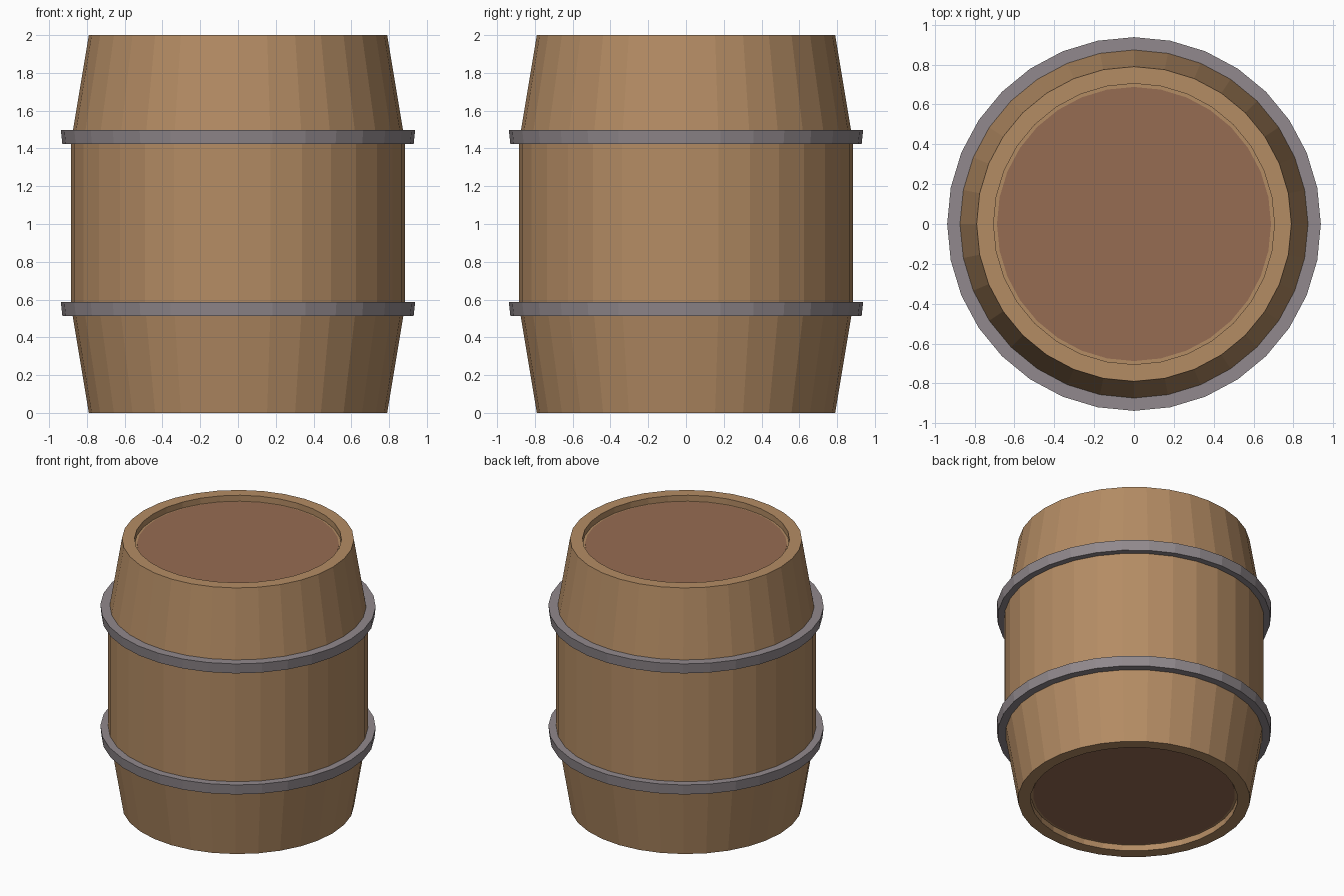
import bpy
from math import cos, sin, pi

if "Cube" in bpy.data.objects:
    bpy.data.objects.remove(bpy.data.objects["Cube"])

SIDES = 32


def material(name, color):
    m = bpy.data.materials.new(name)
    m.diffuse_color = (*color, 1)
    m.use_nodes = True
    m.node_tree.nodes["Principled BSDF"].inputs["Base Color"].default_value = m.diffuse_color
    return m


def lathe(name, profile, mat, closed=False):
    """Spin (radius, z) points, listed bottom to top along the outside."""
    verts = [(r * cos(2 * pi * i / SIDES), r * sin(2 * pi * i / SIDES), z)
             for r, z in profile for i in range(SIDES)]
    n = len(profile)
    faces = []
    for j in range(n if closed else n - 1):
        a, b = j * SIDES, (j + 1) % n * SIDES
        for i in range(SIDES):
            k = (i + 1) % SIDES
            faces.append((a + i, a + k, b + k, b + i))
    if not closed:
        faces.append(tuple(reversed(range(SIDES))))
        faces.append(tuple(range((n - 1) * SIDES, n * SIDES)))
    mesh = bpy.data.meshes.new(name)
    mesh.from_pydata(verts, [], faces)
    mesh.materials.append(mat)
    obj = bpy.data.objects.new(name, mesh)
    bpy.context.collection.objects.link(obj)
    return obj


wood = material("wood", (0.456, 0.262, 0.127))
lid_wood = material("lid_wood", (0.305, 0.15, 0.084))
iron = material("iron", (0.283, 0.25, 0.266))

# Barrel body with recessed ends
lower = [(0.705, 0.045), (0.705, 0), (0.79, 0), (0.885, 0.57)]
upper = [(r, 2 - z) for r, z in reversed(lower)]
lathe("barrel_body", lower + upper, wood)

# Round end boards, sitting just proud of the recess floors
for name, z0, z1 in (("bottom_lid", 0.041, 0.06), ("top_lid", 1.94, 1.959)):
    lathe(name, [(0.688, z0), (0.688, z1)], lid_wood)

# Iron hoops, slightly wider at the top edge
for name, z in (("lower_hoop", 0.513), ("upper_hoop", 1.423)):
    lathe(name, [(0.86, z), (0.93, z), (0.938, z + 0.075), (0.86, z + 0.075)],
          iron, closed=True)
